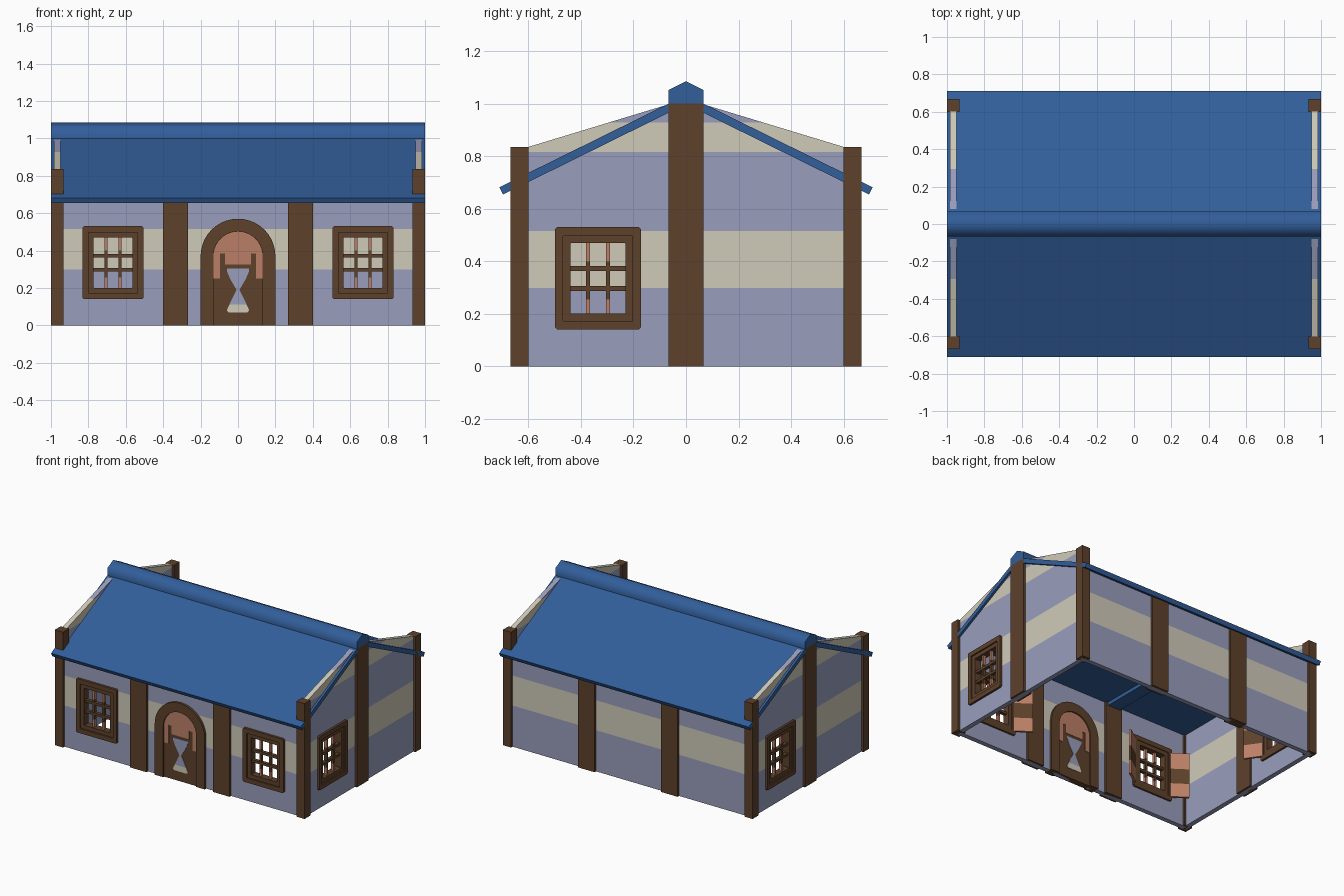
import bpy, bmesh, math
from mathutils import Matrix, Vector

if "Cube" in bpy.data.objects:
    bpy.data.objects.remove(bpy.data.objects["Cube"])


def material(name, rgb):
    m = bpy.data.materials.new(name)
    lin = [((c / 255 + 0.055) / 1.055) ** 2.4 for c in rgb]
    m.diffuse_color = (*lin, 1)
    m.use_nodes = True
    m.node_tree.nodes["Principled BSDF"].inputs["Base Color"].default_value = m.diffuse_color
    return m


LAVENDER = material("lavender_plaster", (153, 158, 188))
CREAM = material("cream_plaster", (207, 202, 185))
BROWN = material("brown_wood", (93, 65, 43))
BLUE = material("blue_roof", (50, 94, 154))
SALMON = material("salmon_paint", (187, 127, 102))

# Every part is drawn as if on the front side (u = x, depth d outward = -y),
# then turned about z to reach its own side of the house.
FRONT, RIGHT, BACK, LEFT = 0, math.pi / 2, math.pi, -math.pi / 2


def finish(name, bm, mats, angle=0):
    bmesh.ops.recalc_face_normals(bm, faces=bm.faces[:])
    bm.transform(Matrix.Rotation(angle, 4, 'Z'))
    me = bpy.data.meshes.new(name)
    bm.to_mesh(me)
    bm.free()
    for m in mats:
        me.materials.append(m)
    ob = bpy.data.objects.new(name, me)
    bpy.context.collection.objects.link(ob)
    return ob


def thicken(bm, vec):
    r = bmesh.ops.extrude_face_region(bm, geom=bm.faces[:])
    vs = [g for g in r["geom"] if isinstance(g, bmesh.types.BMVert)]
    bmesh.ops.translate(bm, verts=vs, vec=vec)


def prism(name, pts, d_out, d_in, mat, angle=0):
    """Extrude a (u, z) outline between two depths."""
    bm = bmesh.new()
    bm.faces.new([bm.verts.new((u, -d_out, z)) for u, z in pts])
    thicken(bm, (0, d_out - d_in, 0))
    return finish(name, bm, [mat], angle)


def box(name, u0, u1, d_in, d_out, z0, z1, mat, angle=0):
    return prism(name, [(u0, z0), (u1, z0), (u1, z1), (u0, z1)], d_out, d_in, mat, angle)


def ring(name, outer, inner, d_out, d_in, mat, angle=0):
    """Frame between two matching closed outlines."""
    bm = bmesh.new()
    a = [bm.verts.new((u, -d_out, z)) for u, z in outer]
    b = [bm.verts.new((u, -d_out, z)) for u, z in inner]
    n = len(a)
    for i in range(n):
        j = (i + 1) % n
        bm.faces.new((a[i], a[j], b[j], b[i]))
    thicken(bm, (0, d_out - d_in, 0))
    return finish(name, bm, [mat], angle)


def rounded(u, z, w, h, c):
    """Rectangle with clipped corners, centred on u, z with half sizes w, h."""
    return [(u + w, z - h + c), (u + w, z + h - c), (u + w - c, z + h), (u - w + c, z + h),
            (u - w, z + h - c), (u - w, z - h + c), (u - w + c, z - h), (u + w - c, z - h)]


BANDS = (0.298, 0.515, 0.815, 0.928)
WZ, HW, HH = 0.335, 0.12, 0.15      # window centre height, wall hole half sizes


def wall(name, pts, d_out, angle, windows=()):
    """Wall with window holes and alternating colour bands by height."""
    bm = bmesh.new()
    bm.faces.new([bm.verts.new((u, -d_out, z)) for u, z in pts])
    cuts = [((0, 0, z), (0, 0, 1)) for z in BANDS]
    for w in windows:
        cuts += [((w + s * HW, 0, 0), (1, 0, 0)) for s in (-1, 1)]
    if windows:
        cuts += [((0, 0, WZ + s * HH), (0, 0, 1)) for s in (-1, 1)]
    for co, no in cuts:
        bmesh.ops.bisect_plane(bm, geom=bm.verts[:] + bm.edges[:] + bm.faces[:],
                               plane_co=co, plane_no=no)
    holes = [f for f in bm.faces for w in windows
             if abs(f.calc_center_median().x - w) < HW
             and abs(f.calc_center_median().z - WZ) < HH]
    bmesh.ops.delete(bm, geom=holes, context='FACES')
    thicken(bm, (0, 0.035, 0))
    for f in bm.faces:
        f.material_index = sum(f.calc_center_median().z > b for b in BANDS) % 2
    return finish(name, bm, [LAVENDER, CREAM], angle)


def window(name, u, D, angle):
    """Stepped frame, muntin grid and shutters opened into the room."""
    big, mid = rounded(u, WZ, 0.163, 0.195, 0.008), rounded(u, WZ, 0.132, 0.162, 0.002)
    small = rounded(u, WZ, 0.104, 0.134, 0.002)
    ring(name + "_outer_frame", big, mid, D, D - 0.065, BROWN, angle)
    ring(name + "_inner_frame", mid, small, D - 0.01, D - 0.06, BROWN, angle)
    for s in (-1, 1):
        zc, uc = WZ + s * 0.038, u + s * 0.038
        box(name + "_cross_bar", u - 0.105, u + 0.105, D - 0.045, D - 0.02,
            zc - 0.009, zc + 0.009, BROWN, angle)
        for z0, z1, m in ((0.2, 0.255, SALMON), (0.255, 0.4, BROWN), (0.4, 0.47, SALMON)):
            box(name + "_upright_bar", uc - 0.008, uc + 0.008, D - 0.043, D - 0.022,
                z0, z1, m, angle)
        # shutter leaf, hinged on the frame edge
        hinge = Vector((u + s * 0.15, -(D - 0.06)))
        along = Vector((s * 0.82, 0.57)) * 0.125
        across = Vector((s * 0.57, -0.82)) * 0.008
        base = [hinge - across, hinge + across, hinge + along + across, hinge + along - across]
        for z0, z1, m in ((0.17, 0.27, SALMON), (0.27, 0.38, BROWN), (0.38, 0.5, SALMON)):
            bm = bmesh.new()
            bm.faces.new([bm.verts.new((p.x, p.y, z0)) for p in base])
            thicken(bm, (0, 0, z1 - z0))
            finish(name + "_shutter", bm, [m], angle)


# Walls
long_wall = [(-0.96, 0), (0.96, 0), (0.96, 0.69), (-0.96, 0.69)]
wall("front_wall", long_wall, 0.65, FRONT, (-0.668, 0.668))
wall("back_wall", long_wall, 0.65, BACK)
gable = [(-0.64, 0), (0.64, 0), (0.64, 0.823), (0.067, 0.997), (-0.067, 0.997), (-0.64, 0.823)]
wall("right_gable", gable, 0.984, RIGHT, (-0.335,))
wall("left_gable", gable, 0.984, LEFT, (-0.335,))

# Windows
window("front_left_window", -0.668, 0.667, FRONT)
window("front_right_window", 0.668, 0.667, FRONT)
window("right_window", -0.335, 1.0, RIGHT)
window("left_window", -0.335, 1.0, LEFT)

# Timber posts
for side, a in (("front", FRONT), ("back", BACK)):
    for s in (-1, 1):
        c = s * 0.333
        box(side + "_post", c - 0.067, c + 0.067, 0.60, 0.667, 0, 0.69, BROWN, a)
        c = s * 0.967
        box(side + "_corner_post", c - 0.033, c + 0.033, 0.60, 0.667, 0, 0.835, BROWN, a)
for side, a in (("right", RIGHT), ("left", LEFT)):
    box(side + "_gable_post", -0.067, 0.067, 0.933, 1.0, 0, 1.0, BROWN, a)

# Roof slabs, ceiling under them and ridge cap, drawn as side profiles
for s, n in ((-1, "front"), (1, "back")):
    slab = [(0.06, 1.003), (0.71, 0.682), (0.696, 0.654), (0.06, 0.968)]
    prism(n + "_roof", [(s * y, z) for y, z in slab], 1.0, -1.0, BLUE, RIGHT)
loft = [(-0.62, 0.685), (0.62, 0.685), (0.62, 0.70), (0.06, 0.975), (-0.06, 0.975), (-0.62, 0.70)]
prism("ceiling", loft, 0.98, -0.98, BLUE, RIGHT)
for s in (-1, 1):
    box("ceiling_beam", s * 0.333 - 0.05, s * 0.333 + 0.05, -0.62, 0.62, 0.66, 0.69, BLUE)
cap = [(-0.067, 1.0), (0.067, 1.0), (0.067, 1.052), (0, 1.085), (-0.067, 1.052)]
ridge = prism("ridge_cap", cap, 1.0, -1.0, BLUE, RIGHT)
ridge.select_set(True)
bpy.context.view_layer.objects.active = ridge
bpy.ops.object.shade_smooth_by_angle(angle=math.radians(70))


# Door: arched frame, leaf and painted plates on both faces
def arch(r, foot):
    n = 20
    top = [(r * math.cos(math.pi * i / n), 0.37 + r * math.sin(math.pi * i / n))
           for i in range(n + 1)]
    return [(r, foot)] + top + [(-r, foot)]


prism("door_frame", arch(0.2, 0) + arch(0.132, 0)[::-1], 0.667, 0.60, BROWN)
prism("door_leaf", arch(0.135, 0), 0.656, 0.611, BROWN)
half = [(0.095, 0.25), (0.095, 0.385), (0.07, 0.385), (0.07, 0.325)]
panel = arch(0.131, 0.25) + [(-u, z) for u, z in half] + half[::-1]
right_edge = [(0.008, 0.19), (0.04, 0.245), (0.06, 0.29), (0.06, 0.305)]
upper = right_edge + [(-u, z) for u, z in right_edge[::-1]]
lower = [(0.046, 0.112), (0.008, 0.19), (-0.008, 0.19), (-0.046, 0.112)]
foot = [(0.05, 0.07), (0.06, 0.08), (0.046, 0.112), (-0.046, 0.112), (-0.06, 0.08), (-0.05, 0.07)]
for d in (0.659, 0.611):
    for name, pts, m in (("door_arch_panel", panel, SALMON), ("door_upper_inlay", upper, LAVENDER),
                         ("door_lower_inlay", lower, LAVENDER), ("door_foot_inlay", foot, CREAM)):
        prism(name, pts, d, d - 0.003, m)
